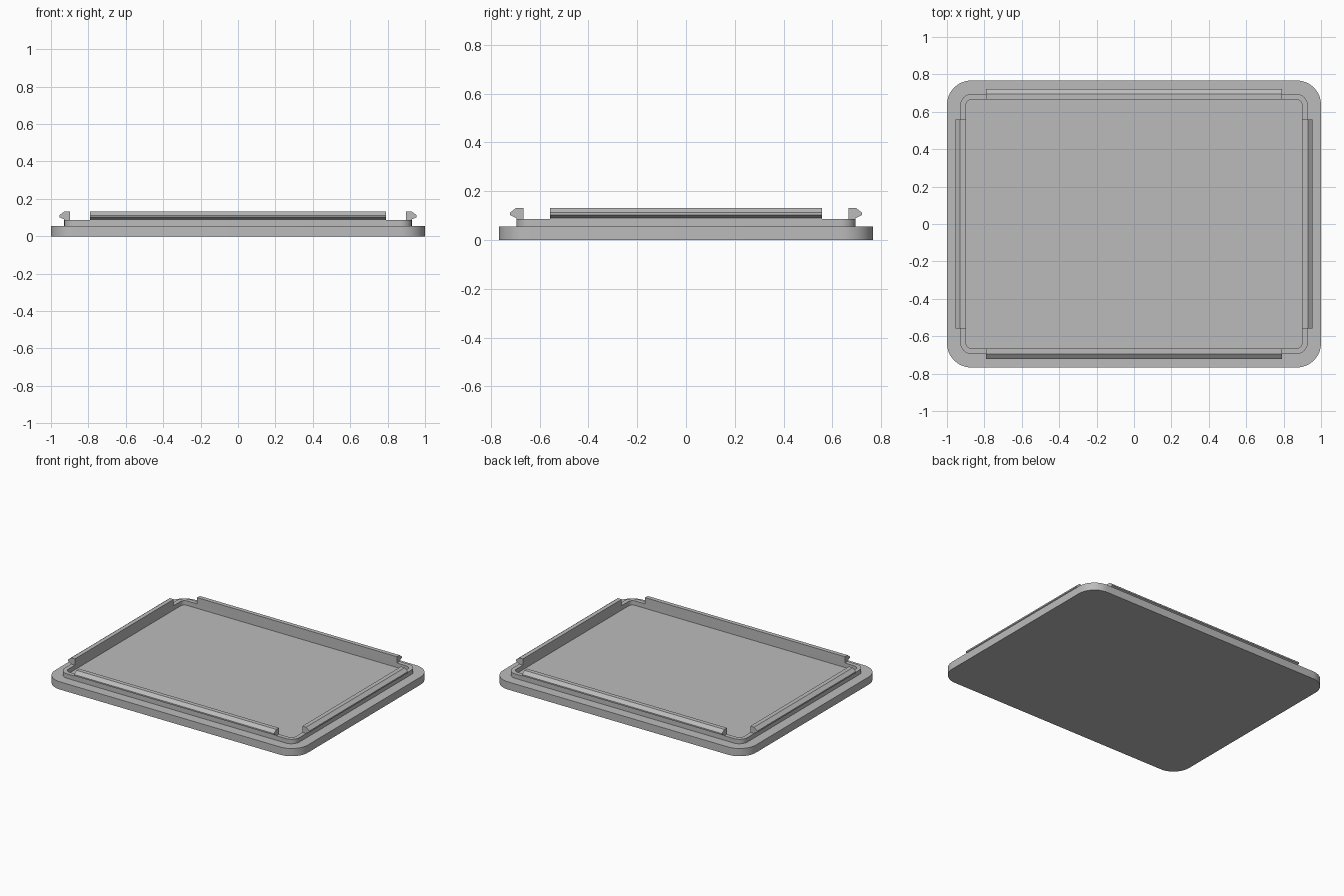
import bpy, bmesh
from math import sin, cos, pi, radians
from mathutils import Matrix

cube = bpy.data.objects.get("Cube")
if cube:
    bpy.data.objects.remove(cube)

GREY = (0.5, 0.5, 0.5, 1)
grey = bpy.data.materials.new("plain grey")
grey.use_nodes = True
grey.diffuse_color = GREY
grey.node_tree.nodes["Principled BSDF"].inputs["Base Color"].default_value = GREY

SEGMENTS = 12  # per rounded corner


def finish(name, bm):
    bmesh.ops.recalc_face_normals(bm, faces=bm.faces)
    mesh = bpy.data.meshes.new(name)
    bm.to_mesh(mesh)
    bm.free()
    mesh.materials.append(grey)
    obj = bpy.data.objects.new(name, mesh)
    bpy.context.collection.objects.link(obj)
    bpy.ops.object.select_all(action='DESELECT')
    obj.select_set(True)
    bpy.context.view_layer.objects.active = obj
    bpy.ops.object.shade_smooth_by_angle(angle=radians(20))
    return obj


def rounded_loop(bm, hx, hy, r, z):
    """Ring of vertices around a rounded rectangle."""
    verts = []
    for q, (sx, sy) in enumerate([(1, 1), (-1, 1), (-1, -1), (1, -1)]):
        for i in range(SEGMENTS + 1):
            a = (q + i / SEGMENTS) * pi / 2
            verts.append(bm.verts.new((sx * (hx - r) + r * cos(a),
                                       sy * (hy - r) + r * sin(a), z)))
    return verts


def skin(bm, a, b):
    n = len(a)
    for i in range(n):
        j = (i + 1) % n
        bm.faces.new((a[i], a[j], b[j], b[i]))


def lofted(name, sections, closed):
    """Skin between rounded rectangles; close into a ring or cap the ends."""
    bm = bmesh.new()
    loops = [rounded_loop(bm, *s) for s in sections]
    for a, b in zip(loops, loops[1:]):
        skin(bm, a, b)
    if closed:
        skin(bm, loops[-1], loops[0])
    else:
        bm.faces.new(loops[0])
        bm.faces.new(loops[-1])
    return finish(name, bm)


def clip(name, half_length, reach, angle):
    """Snap strip: hooked profile extruded along a side of the rim."""
    # outward offset from the rim face, height
    profile = [(-0.03, 0.087), (0, 0.087), (0, 0.09), (0.026, 0.102),
               (0.026, 0.112), (0, 0.132), (-0.03, 0.132)]
    bm = bmesh.new()
    ends = [[bm.verts.new((reach + d, y, z)) for d, z in profile]
            for y in (-half_length, half_length)]
    skin(bm, *ends)
    for end in ends:
        bm.faces.new(end)
    bm.transform(Matrix.Rotation(angle, 4, 'Z'))
    return finish(name, bm)


# Base plate and raised rim
BASE_TOP, RIM_TOP = 0.055, 0.087
lofted("base_plate", [(1, 0.767, 0.13, 0), (1, 0.767, 0.13, BASE_TOP)], False)
outer, inner = (0.929, 0.696, 0.063), (0.899, 0.666, 0.033)
lofted("rim", [(*outer, BASE_TOP), (*outer, RIM_TOP),
               (*inner, RIM_TOP), (*inner, BASE_TOP)], True)

# Snap strips on the four sides
for i, side in enumerate(["left", "back", "right", "front"]):
    half_length, reach = (0.79, 0.696) if i % 2 else (0.558, 0.929)
    clip(side + "_snap_strip", half_length, reach, i * pi / 2)
